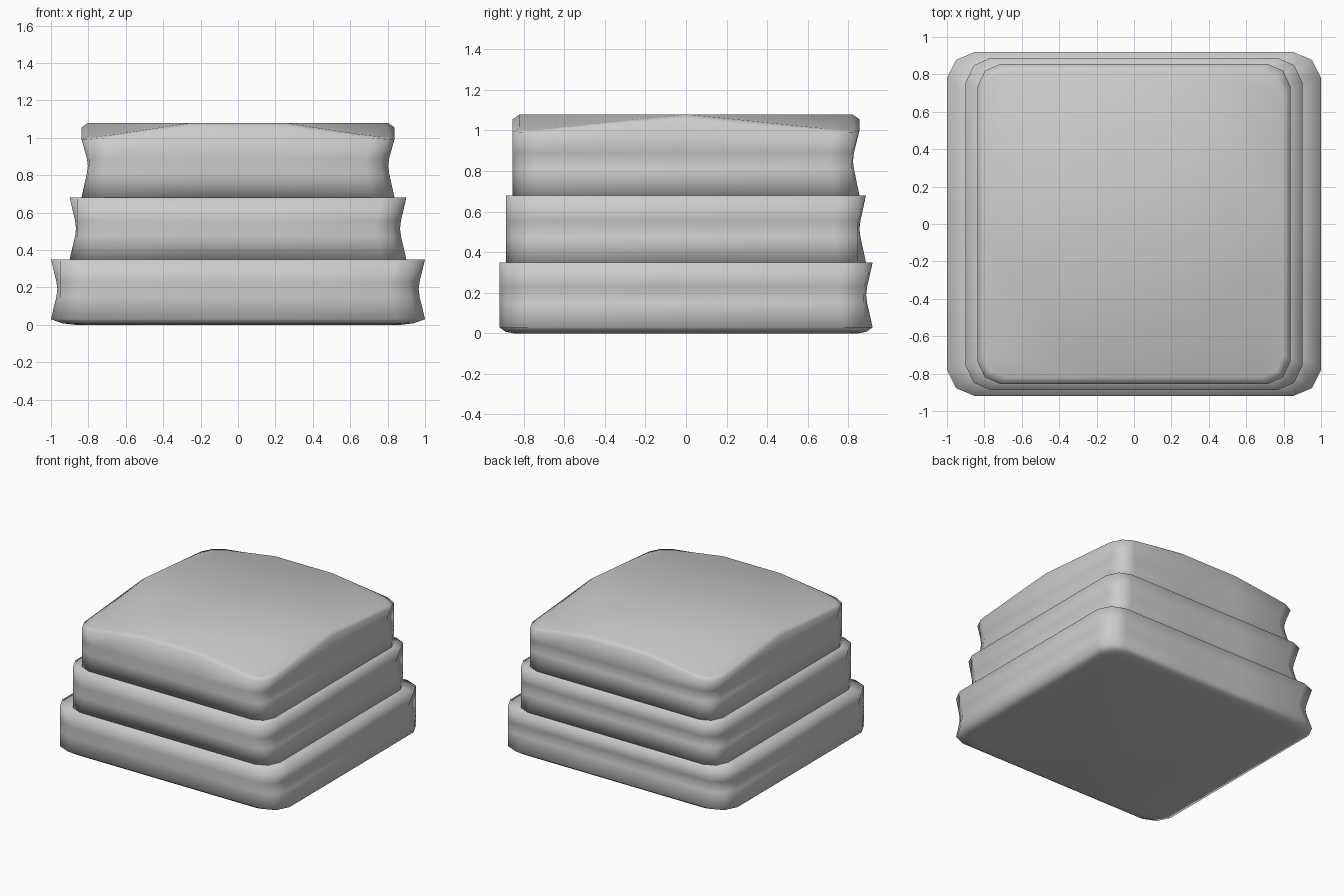
import bpy, bmesh

if "Cube" in bpy.data.objects:
    bpy.data.objects.remove(bpy.data.objects["Cube"])


def outline(x0, x1, y0, y1, cx, cy, hx, hy, keep):
    """Rounded rectangle of 18 points, counter-clockwise from the right middle.
    With keep, two opposite corners stay at full size (no pinch)."""
    def corner(x, y):
        sx, sy = (1 if x > 0 else -1), (1 if y > 0 else -1)
        mx, my = (sx * hx, sy * hy) if keep and sx * sy > 0 else (x, y)
        p = [(x, y - sy * cy), (mx - sx * cx * .33, my - sy * cy * .3), (x - sx * cx, y)]
        return p if sx * sy > 0 else p[::-1]
    return ([(x1, 0)] + corner(x1, y1) + [(.25, y1), (-.25, y1)] + corner(x0, y1)
            + [(x0, 0)] + corner(x0, y0) + [(-.25, y0), (.25, y0)] + corner(x1, y0))


def droop(x, y, hx, hy, depth):
    """How far a drooping top falls towards its corners."""
    return depth * max(0, (abs(x) - .25) / (hx - .25) + abs(y) / hy - 1)


def layer(name, hx, hy, rings, cx, cy, depth=0):
    """Stack rings (x inset, front inset, back inset, z, droop factor)."""
    bm = bmesh.new()
    loops = []
    for ix, fy, by, z, k in rings:
        pinched = ix > 0 and fy == 0
        pts = outline(ix - hx, hx - ix, fy - hy, hy - by, cx, cy, hx, hy, pinched)
        loops.append([bm.verts.new((x, y, z - droop(x, y, hx, hy, depth * k)))
                      for x, y in pts])
    for a, b in zip(loops, loops[1:]):
        for i in range(18):
            j = (i + 1) % 18
            bm.faces.new((a[i], a[j], b[j], b[i]))
    bm.faces.new(loops[0][::-1])
    top = loops[-1]
    # flat middle of the top plus four corner flaps
    bm.faces.new([top[i] for i in (0, 4, 5, 9, 13, 14)])
    for s, e in ((0, 4), (5, 9), (9, 13), (14, 18)):
        bm.faces.new([top[i % 18] for i in range(s, e + 1)])
    bm.normal_update()
    me = bpy.data.meshes.new(name)
    bm.to_mesh(me)
    bm.free()
    for p in me.polygons:
        p.use_smooth = True
    ob = bpy.data.objects.new(name, me)
    bpy.context.collection.objects.link(ob)


def wall(z0, z1, top_z=None, top_droop=0):
    """Pinched sides and back with a rounded groove, straight front."""
    m = (z0 + z1) / 2
    return [(0, 0, 0, z0, 0), (.029, 0, .027, m - .04, 0), (.034, 0, .032, m, 0),
            (.029, 0, .027, m + .04, 0), (0, 0, 0, top_z or z1, top_droop)]


# bottom layer with a softened underside
layer("bottom_layer", 1.0, .92,
      [(.13, .07, .07, 0, 0), (.06, .03, .03, .008, 0)] + wall(.03, .35)
      + [(.14, .1, .1, .35, 0)], .15, .14)

# middle layer
layer("middle_layer", .9, .887,
      [(.1, .1, .1, .35, 0)] + wall(.35, .68) + [(.1, .08, .08, .68, 0)], .13, .13)

# top layer with drooping corners
layer("top_layer", .837, .855,
      [(.1, .1, .1, .68, 0)] + wall(.68, 1.02, 1.055, .75)
      + [(.035, .035, .035, 1.08, 1)], .12, .12, .095)
